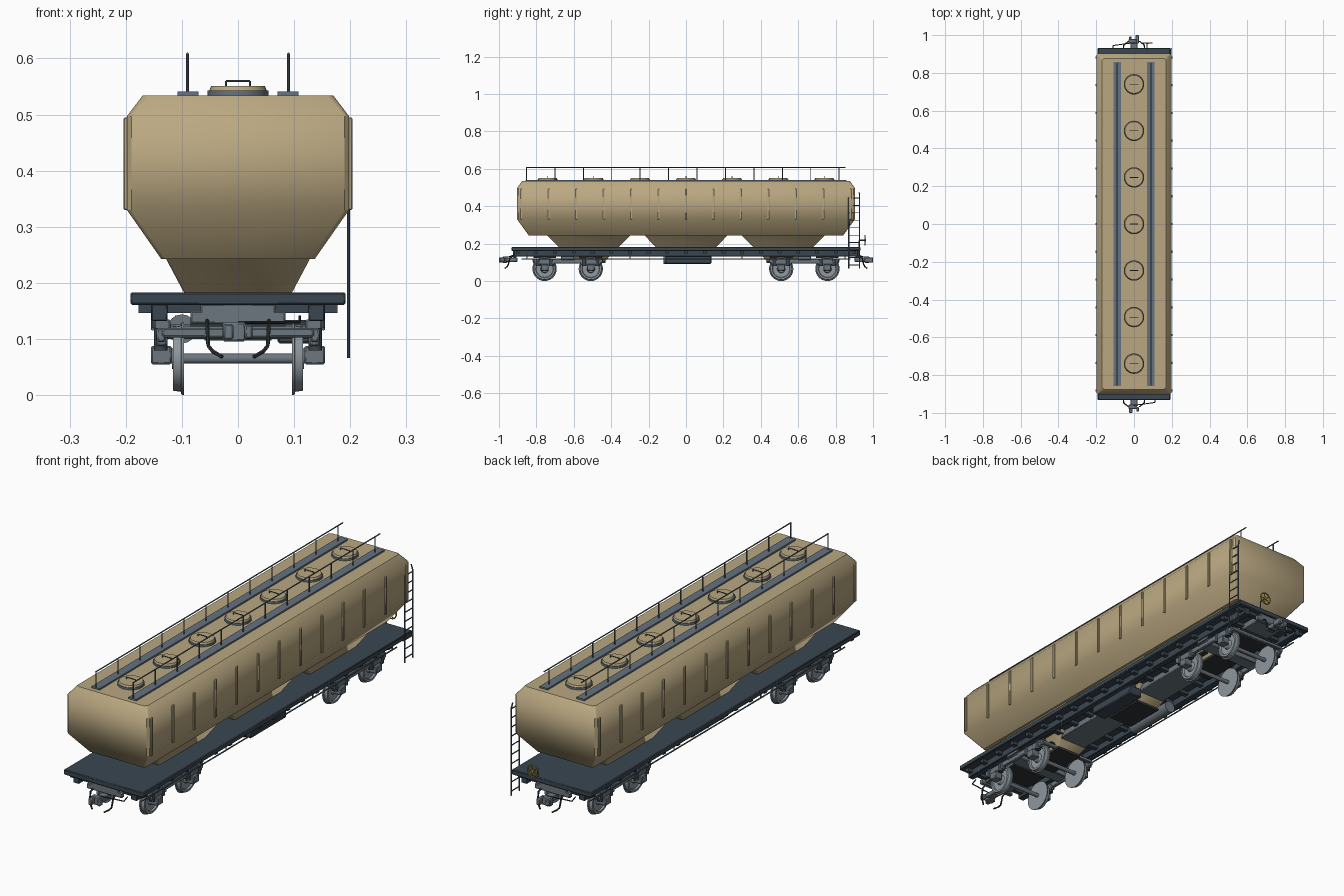
import bpy, bmesh, math
from mathutils import Vector, Matrix

if "Cube" in bpy.data.objects:
    bpy.data.objects.remove(bpy.data.objects["Cube"])


def material(name, rgb):
    m = bpy.data.materials.new(name)
    m.diffuse_color = (*rgb, 1)
    m.use_nodes = True
    m.node_tree.nodes["Principled BSDF"].inputs["Base Color"].default_value = m.diffuse_color
    return m


TAN = material("sand paint", (0.49, 0.39, 0.22))
SLATE = material("dark slate", (0.042, 0.062, 0.082))
WALK = material("walkway grey", (0.13, 0.17, 0.22))
STEEL = material("bogie steel", (0.15, 0.185, 0.21))
WHEEL = material("wheel steel", (0.27, 0.31, 0.34))
RAIL = material("rail grey", (0.10, 0.13, 0.155))
BLACK = material("soft black", (0.03, 0.034, 0.038))
YELLOW = material("brake yellow", (0.42, 0.27, 0.02))


def finish(name, bm, mat, bevel=0, angle=40):
    bmesh.ops.recalc_face_normals(bm, faces=bm.faces)
    mesh = bpy.data.meshes.new(name)
    bm.to_mesh(mesh)
    bm.free()
    ob = bpy.data.objects.new(name, mesh)
    bpy.context.collection.objects.link(ob)
    mesh.materials.append(mat)
    if bevel:
        mod = ob.modifiers.new("edge", 'BEVEL')
        mod.width, mod.segments = bevel, 1
    bpy.ops.object.select_all(action='DESELECT')
    ob.select_set(True)
    bpy.context.view_layer.objects.active = ob
    bpy.ops.object.shade_smooth_by_angle(angle=math.radians(angle))
    return ob


def box(bm, x0, x1, y0, y1, z0, z1):
    m = Matrix.Translation(((x0 + x1) / 2, (y0 + y1) / 2, (z0 + z1) / 2))
    m = m @ Matrix.Diagonal((abs(x1 - x0), abs(y1 - y0), abs(z1 - z0), 1))
    bmesh.ops.create_cube(bm, size=1, matrix=m)


def rod(bm, a, b, r, n=8, r2=None):
    a, b = Vector(a), Vector(b)
    d = b - a
    m = Matrix.Translation((a + b) / 2) @ d.to_track_quat('Z', 'Y').to_matrix().to_4x4()
    bmesh.ops.create_cone(bm, cap_ends=True, segments=n, radius1=r,
                          radius2=r if r2 is None else r2, depth=d.length, matrix=m)


def path(bm, pts, r, n=6):
    for a, b in zip(pts, pts[1:]):
        rod(bm, a, b, r, n)


def loft(bm, rings):
    """Stack of chamfered rectangles: (z, half x, half y, centre y, corner)."""
    prev = None
    for z, hx, hy, cy, c in rings:
        quarter = [(hx, hy - c), (hx - c, hy)]
        pts = quarter + [(-x, y) for x, y in reversed(quarter)]
        pts += [(-x, -y) for x, y in pts]
        ring = [bm.verts.new((x, y + cy, z)) for x, y in pts]
        if prev:
            for i in range(8):
                j = (i + 1) % 8
                bm.faces.new((prev[i], prev[j], ring[j], ring[i]))
        else:
            bm.faces.new(ring)
        prev = ring
    bm.faces.new(prev)


def lathe(bm, x, y, z, side, profile, n=28):
    """Spin (x offset, radius) pairs about an axle parallel to x."""
    rings = [[bm.verts.new((side * (x + dx), y + r * math.cos(2 * math.pi * i / n),
                            z + r * math.sin(2 * math.pi * i / n))) for i in range(n)]
             for dx, r in profile]
    for p, q in zip(rings, rings[1:]):
        for i in range(n):
            j = (i + 1) % n
            bm.faces.new((p[i], p[j], q[j], q[i]))
    bm.faces.new(rings[0])
    bm.faces.new(rings[-1])


# Tank body
bm = bmesh.new()
loft(bm, [(0.243, 0.137, 0.84, 0, 0.008), (0.33, 0.198, 0.903, 0, 0.008),
          (0.497, 0.198, 0.903, 0, 0.008), (0.534, 0.170, 0.877, 0, 0.012)])
finish("tank_body", bm, TAN)

# Discharge hoppers reaching down through the deck
bm = bmesh.new()
for y in (-0.52, 0, 0.52):
    loft(bm, [(0.105, 0.055, 0.085, y, 0.004), (0.25, 0.132, 0.228, y, 0.004)])
finish("hoppers", bm, TAN)
bm = bmesh.new()
for y in (-0.52, 0, 0.52):
    box(bm, -0.06, 0.06, y - 0.09, y + 0.09, 0.097, 0.107)
finish("hopper_gates", bm, BLACK)

# Side ribs
bm = bmesh.new()
for s in (-1, 1):
    for i in range(13):
        y = -0.882 + 0.147 * i
        box(bm, s * 0.194, s * 0.204, y - 0.006, y + 0.006, 0.33, 0.495)
finish("side_ribs", bm, TAN, 0.002)

# Roof hatches with grab handles
base, lid, grab = bmesh.new(), bmesh.new(), bmesh.new()
for i in range(-3, 4):
    y = i * 0.2465
    rod(base, (0, y, 0.53), (0, y, 0.543), 0.054, 28)
    rod(lid, (0, y, 0.543), (0, y, 0.551), 0.051, 28, 0.048)
    path(grab, [(-0.021, y, 0.549), (-0.021, y, 0.56), (0.021, y, 0.56), (0.021, y, 0.549)], 0.002)
finish("hatch_rings", base, WALK)
finish("hatch_lids", lid, TAN)
finish("hatch_handles", grab, RAIL)

# Roof walkways and handrails
walk, rails = bmesh.new(), bmesh.new()
for s in (-1, 1):
    box(walk, s * 0.07, s * 0.108, -0.857, 0.857, 0.532, 0.541)
    x = s * 0.09
    for i in range(12):
        y = -0.853 + 0.152 * i
        rod(rails, (x, y, 0.54), (x, y, 0.608), 0.0026)
    rod(rails, (x, -0.855, 0.608), (x, 0.853, 0.608), 0.0026)
finish("roof_walkways", walk, WALK)
finish("roof_handrails", rails, RAIL)

# Deck, long beams and cross joists
bm = bmesh.new()
box(bm, -0.192, 0.192, -0.932, 0.932, 0.161, 0.183)
finish("deck", bm, SLATE, 0.003)
bm = bmesh.new()
for s in (-1, 1):
    box(bm, s * 0.126, s * 0.154, -0.92, 0.92, 0.132, 0.163)
finish("long_beams", bm, SLATE, 0.002)
bm = bmesh.new()
for i in range(19):
    y = -0.9 + 0.1 * i
    box(bm, -0.177, 0.177, y - 0.01, y + 0.01, 0.146, 0.163)
finish("cross_joists", bm, SLATE)
bm = bmesh.new()
box(bm, -0.067, 0.067, -0.925, 0.925, 0.134, 0.163)
finish("centre_sill", bm, STEEL, 0.003)

# Brake box, air tank and pipes under the deck
bm = bmesh.new()
box(bm, 0.07, 0.14, -0.11, 0.135, 0.092, 0.134)
finish("brake_box", bm, SLATE, 0.004)
bm = bmesh.new()
rod(bm, (-0.1, -0.12, 0.118), (-0.1, 0.12, 0.118), 0.026, 16)
finish("air_tank", bm, STEEL)
bm = bmesh.new()
for s in (-1, 1):
    rod(bm, (s * 0.152, -0.88, 0.118), (s * 0.152, 0.88, 0.118), 0.003)
    for y in (-0.85, -0.3, 0.3, 0.85):
        rod(bm, (s * 0.152, y, 0.116), (s * 0.152, y, 0.15), 0.003)
finish("side_pipes", bm, RAIL)

# Bogies: wheels, axles, side frames, springs, bolsters
wheels, axles = bmesh.new(), bmesh.new()
frames, springs, slabs = bmesh.new(), bmesh.new(), bmesh.new()
for e in (-1, 1):
    mid = e * 0.6325
    for y in (mid - 0.1235, mid + 0.1235):
        rod(axles, (-0.15, y, 0.065), (0.15, y, 0.065), 0.009, 14)
        for s in (-1, 1):
            lathe(wheels, 0.096, y, 0.065, s,
                  [(0, 0.012), (0, 0.050), (0, 0.065), (0.005, 0.064), (0.006, 0.059),
                   (0.020, 0.057), (0.020, 0.048), (0.013, 0.045), (0.012, 0.022),
                   (0.022, 0.018), (0.022, 0.01)])
            box(frames, s * 0.118, s * 0.155, y - 0.02, y + 0.02, 0.055, 0.088)
            box(frames, s * 0.126, s * 0.146, y - 0.055, y + 0.055, 0.088, 0.112)
            for d in (-0.035, 0.035):
                rod(springs, (s * 0.138, y + d, 0.08), (s * 0.138, y + d, 0.12), 0.012, 12)
        box(slabs, -0.085, 0.085, y - 0.06, y + 0.06, 0.122, 0.13)
    for s in (-1, 1):
        box(frames, s * 0.129, s * 0.145, mid - 0.185, mid + 0.185, 0.095, 0.12)
        box(frames, s * 0.120, s * 0.150, mid - 0.035, mid + 0.035, 0.112, 0.135)
    box(frames, -0.135, 0.135, mid - 0.03, mid + 0.03, 0.10, 0.126)
    for d in (-0.18, 0.18):
        box(frames, -0.135, 0.135, mid + d - 0.008, mid + d + 0.008, 0.103, 0.12)
finish("wheels", wheels, WHEEL)
finish("axles", axles, STEEL)
finish("bogie_frames", frames, STEEL, 0.003)
finish("bogie_springs", springs, SLATE)
finish("bogie_slabs", slabs, BLACK)

# Couplers, buffer plates, air hoses and lever rods at both ends
coupler, hoses = bmesh.new(), bmesh.new()
for e in (-1, 1):
    box(coupler, -0.085, 0.085, e * 0.905, e * 0.925, 0.127, 0.15)
    box(coupler, -0.018, 0.018, e * 0.9, e * 0.965, 0.103, 0.125)
    box(coupler, -0.028, 0.014, e * 0.955, e * 0.98, 0.096, 0.13)
    box(coupler, e * 0.008, e * 0.026, e * 0.955, e * 1.0, 0.099, 0.127)
    box(coupler, e * -0.026, e * -0.012, e * 0.97, e * 0.992, 0.101, 0.125)
    for s in (-1, 1):
        path(hoses, [(s * 0.055, e * 0.915, 0.135), (s * 0.055, e * 0.94, 0.128),
                     (s * 0.053, e * 0.95, 0.088), (s * 0.045, e * 0.955, 0.078),
                     (s * 0.028, e * 0.968, 0.068)], 0.0036)
    rod(hoses, (-e * 0.11, e * 0.945, 0.13), (0, e * 0.96, 0.13), 0.0025)
    rod(hoses, (-e * 0.11, e * 0.945, 0.13), (-e * 0.11, e * 0.92, 0.14), 0.0025)
finish("couplers", coupler, STEEL, 0.003)
finish("hoses", hoses, BLACK)

# Ladder at the rear right corner
bm = bmesh.new()
for y in (0.870, 0.928):
    path(bm, [(0.197, y, 0.066), (0.197, y, 0.445), (0.19, y - 0.002, 0.474)], 0.003, 8)
for i in range(10):
    z = 0.085 + 0.04 * i
    rod(bm, (0.197, 0.870, z), (0.197, 0.928, z), 0.0025)
finish("ladder", bm, RAIL)

# Hand brake wheel and its post
cx, cy, cz, r = 0.07, 0.958, 0.218, 0.026
bm = bmesh.new()
ring = [(cx + r * math.cos(math.pi * i / 10), cy, cz + r * math.sin(math.pi * i / 10))
        for i in range(21)]
path(bm, ring, 0.003)
for i in range(0, 20, 4):
    rod(bm, (cx, cy, cz), ring[i], 0.002)
rod(bm, (cx, cy - 0.004, cz), (cx, cy + 0.004, cz), 0.007, 12)
finish("brake_wheel", bm, YELLOW)
bm = bmesh.new()
path(bm, [(cx, 0.925, 0.175), (cx, 0.925, cz), (cx, cy, cz)], 0.003)
finish("brake_post", bm, RAIL)
